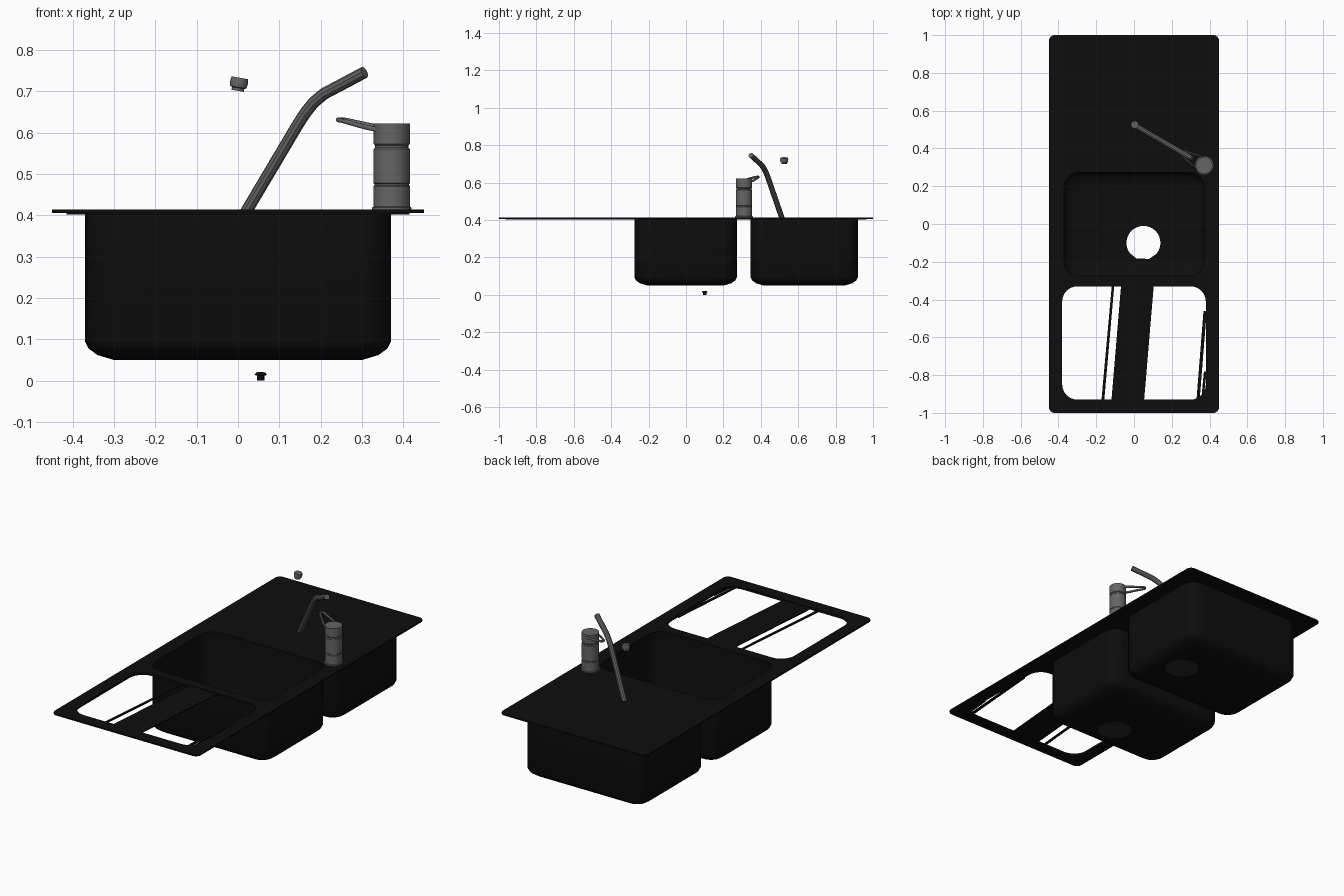
import bpy, bmesh, math
from mathutils import Vector

cube = bpy.data.objects.get("Cube")
if cube:
    bpy.data.objects.remove(cube, do_unlink=True)


def material(name, value):
    m = bpy.data.materials.new(name)
    m.use_nodes = True
    color = (value, value, value, 1)
    m.diffuse_color = color
    m.node_tree.nodes["Principled BSDF"].inputs["Base Color"].default_value = color
    return m


black = material("black composite", 0.004)
grey = material("grey metal", 0.13)


def finish(obj, mat, smooth=True):
    obj.data.materials.clear()
    obj.data.materials.append(mat)
    bpy.ops.object.select_all(action='DESELECT')
    obj.select_set(True)
    bpy.context.view_layer.objects.active = obj
    if obj.type == 'CURVE':
        bpy.ops.object.convert(target='MESH')
    if smooth:
        bpy.ops.object.shade_smooth_by_angle(angle=math.radians(35))
    return obj


def link(name, data):
    obj = bpy.data.objects.new(name, data)
    bpy.context.collection.objects.link(obj)
    return obj


def from_bmesh(name, bm, mat):
    bmesh.ops.recalc_face_normals(bm, faces=bm.faces)
    me = bpy.data.meshes.new(name)
    bm.to_mesh(me)
    bm.free()
    return finish(link(name, me), mat)


def rounded_rect(cx, cy, hx, hy, r, arc=6, side=6):
    """Counter-clockwise outline with rounded corners and divided sides."""
    pts = []
    for k, (sx, sy) in enumerate(((1, 1), (-1, 1), (-1, -1), (1, -1))):
        for i in range(arc + 1):
            a = math.pi / 2 * (k + i / arc)
            pts.append(Vector((cx + sx * (hx - r) + r * math.cos(a),
                               cy + sy * (hy - r) + r * math.sin(a))))
    out = []
    for i, p in enumerate(pts):
        out.append(p)
        if i % (arc + 1) == arc:
            q = pts[(i + 1) % len(pts)]
            out += [p.lerp(q, j / side) for j in range(1, side)]
    return out


def plate(name, outlines, z0, z1, mat):
    """Flat sheet; outlines lying inside others become openings."""
    cu = bpy.data.curves.new(name, 'CURVE')
    cu.dimensions = '2D'
    cu.fill_mode = 'BOTH'
    cu.extrude = (z1 - z0) / 2
    for pts in outlines:
        sp = cu.splines.new('POLY')
        sp.points.add(len(pts) - 1)
        for p, q in zip(sp.points, pts):
            p.co = (q[0], q[1], 0, 1)
        sp.use_cyclic_u = True
    obj = link(name, cu)
    obj.location.z = (z0 + z1) / 2
    return finish(obj, mat, False)


def basin(name, cy, hx, hy, hole):
    """Open bowl lofted from rounded rings down to a round drain opening."""
    bm = bmesh.new()
    rings = []
    for inset, z in ((0, 0.408), (0, 0.095), (0.008, 0.078), (0.03, 0.062), (0.07, 0.05)):
        ring = rounded_rect(0, cy, hx - inset, hy - inset, 0.075 - inset * 0.5)
        rings.append([bm.verts.new((p.x, p.y, z)) for p in ring])
    drain = []
    centre = Vector((hole[0], hole[1], 0.05))
    for v in rings[-1]:
        drain.append(bm.verts.new(centre + (v.co - centre).normalized() * 0.09))
    rings.append(drain)
    for a, b in zip(rings, rings[1:]):
        for i in range(len(a)):
            j = (i + 1) % len(a)
            bm.faces.new((a[i], a[j], b[j], b[i]))
    return from_bmesh(name, bm, black)


def lathe(name, profile, location, mat, steps=32):
    bm = bmesh.new()
    verts = [bm.verts.new((r, 0, z)) for r, z in profile]
    edges = [bm.edges.new(e) for e in zip(verts, verts[1:])]
    bmesh.ops.spin(bm, geom=verts + edges, cent=(0, 0, 0), axis=(0, 0, 1),
                   angle=math.tau, steps=steps)
    bmesh.ops.remove_doubles(bm, verts=bm.verts, dist=0.0001)
    obj = from_bmesh(name, bm, mat)
    obj.location = location
    return obj


def tube(name, pts, radius, mat, cyclic=False):
    cu = bpy.data.curves.new(name, 'CURVE')
    cu.dimensions = '3D'
    cu.bevel_depth = radius
    cu.bevel_resolution = 3
    cu.use_fill_caps = True
    sp = cu.splines.new('POLY')
    sp.points.add(len(pts) - 1)
    for p, q in zip(sp.points, pts):
        p.co = (*q, 1)
    sp.use_cyclic_u = cyclic
    return finish(link(name, cu), mat)


# Worktop sheet with the front bowl and drainer openings, plus a lower lip
bowl_opening = rounded_rect(0, -0.002, 0.37, 0.274, 0.075)
drainer_opening = rounded_rect(0, -0.63, 0.38, 0.30, 0.08)
plate("worktop", [rounded_rect(0, 0, 0.45, 1.0, 0.03), bowl_opening, drainer_opening],
      0.406, 0.414, black)
plate("worktop_lip", [rounded_rect(0, 0, 0.415, 0.965, 0.03), bowl_opening, drainer_opening],
      0.402, 0.406, black)

# Bowls
basin("front_bowl", -0.002, 0.37, 0.274, (0.05, -0.10))
basin("back_bowl", 0.632, 0.37, 0.287, (0.20, 0.63))

# Slanted drainer ribs: x range at the back end, x range at the front end, back and front y
ribs = {
    "drainer_wide_rib": (-0.068, 0.105, -0.120, 0.053, -0.32, -0.94),
    "drainer_thin_rib": (-0.117, -0.104, -0.173, -0.158, -0.32, -0.94),
    "drainer_side_rib": (0.368, 0.385, 0.330, 0.347, -0.46, -0.94),
    "drainer_corner_rib": (0.370, 0.385, 0.355, 0.366, -0.78, -0.94),
}
for name, (a, b, c, d, back, front) in ribs.items():
    plate(name, [[(a, back), (c, front), (d, front), (b, back)]], 0.406, 0.411, black)

# Mixer body with two grooves
lathe("mixer_body", [(0, 0.412), (0.048, 0.412), (0.048, 0.419), (0.044, 0.421),
                     (0.044, 0.470), (0.042, 0.472), (0.042, 0.476), (0.044, 0.478),
                     (0.044, 0.560), (0.040, 0.564), (0.040, 0.569), (0.044, 0.573),
                     (0.044, 0.622), (0, 0.622)], (0.372, 0.31, 0), grey)

# Looped lever, pointing away from the body
along = Vector((-0.865, 0.5, 0))
across = Vector((0.5, 0.865, 0))
half = [(0.025, 0.034, 0.608), (0.06, 0.029, 0.614), (0.135, 0.012, 0.630), (0.146, 0.006, 0.631)]
loop = half + [(u, -v, z) for u, v, z in reversed(half)]
tube("mixer_lever", [Vector((0.372, 0.31, z)) + along * u + across * v for u, v, z in loop],
     0.006, grey, cyclic=True)

# Bent spout, lying in one upright plane
spout = [(0.018, 0.406), (0.145, 0.620), (0.163, 0.648), (0.183, 0.673), (0.208, 0.694), (0.306, 0.746)]
tube("spout", [(x, 0.525 - 0.58 * x, z) for x, z in spout], 0.0145, grey)

# Loose spout nozzle
nozzle = lathe("nozzle", [(0, -0.017), (0.015, -0.017), (0.015, -0.010), (0.020, -0.008),
                          (0.022, 0.004), (0.020, 0.015), (0, 0.015)], (0.002, 0.525, 0.718), grey, 20)
nozzle.rotation_euler.y = 0.17

# Small drain plug under the bowls
lathe("drain_plug", [(0, 0), (0.009, 0), (0.009, 0.012), (0.015, 0.014), (0.011, 0.020), (0, 0.021)],
      (0.055, 0.10, 0), black, 16)
